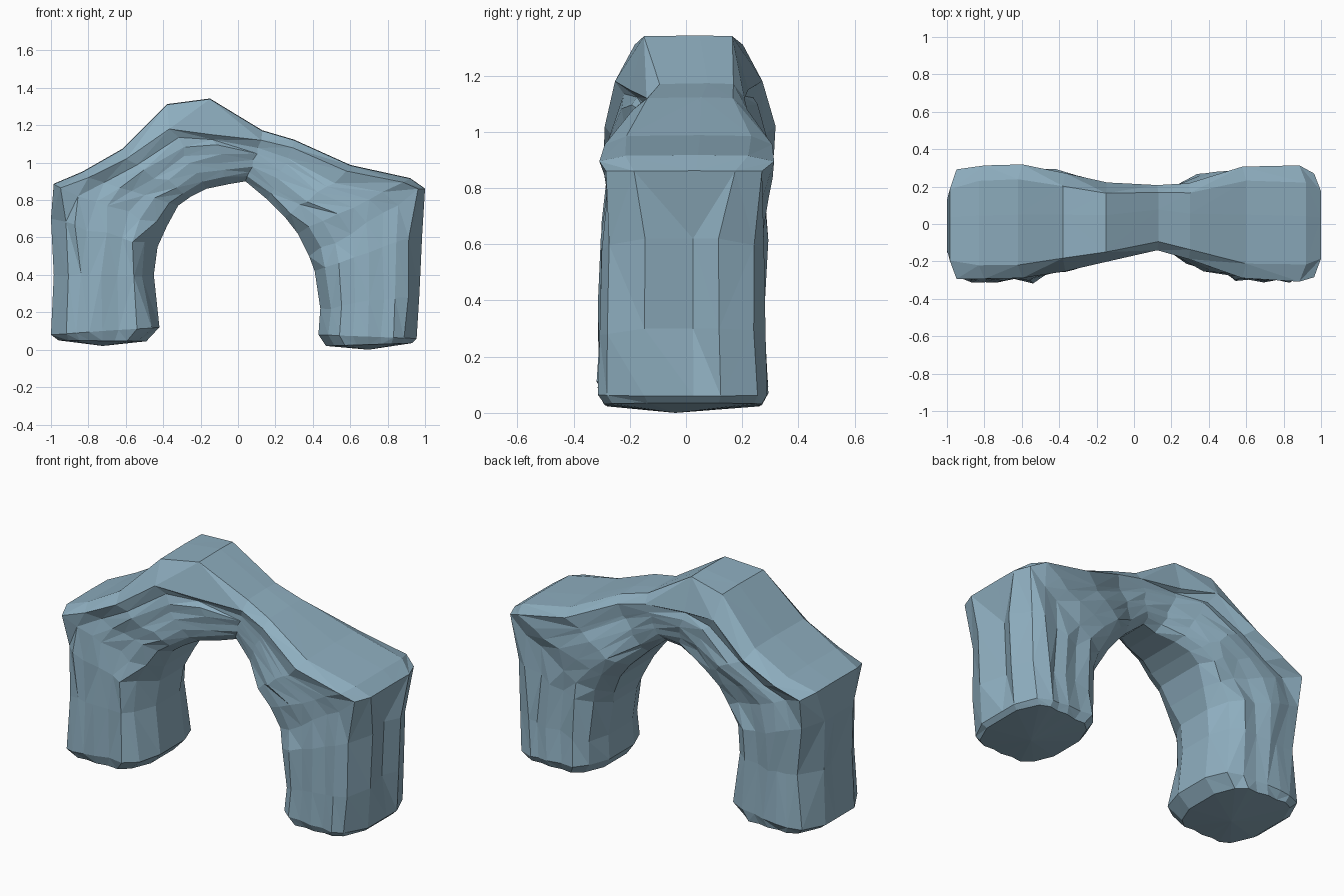
import bpy, bmesh, random
from mathutils import Vector

if "Cube" in bpy.data.objects:
    bpy.data.objects.remove(bpy.data.objects["Cube"])
random.seed(11)

# one flat stone colour
stone = bpy.data.materials.new("blue grey stone")
stone.diffuse_color = (0.275, 0.43, 0.53, 1)
stone.use_nodes = True
stone.node_tree.nodes["Principled BSDF"].inputs["Base Color"].default_value = stone.diffuse_color

# Stations along the arch: inner x,z, outer x,z, front y, back y, drop of the cap's edge
stations = [
    (-.49, .045, -.96, .05, -.29, .27, 0),
    (-.42, .12, -1.0, .08, -.315, .29, 0),
    (-.45, .40, -.985, .40, -.31, .28, 0),
    (-.43, .55, -1.0, .70, -.30, .29, 0),
    (-.38, .66, -.985, .885, -.30, .29, .02),
    (-.32, .77, -.83, .95, -.30, .31, .03),
    (-.25, .82, -.62, 1.07, -.30, .32, .05),
    (-.17, .86, -.38, 1.31, -.25, .27, .13),
    (-.05, .885, -.15, 1.34, -.205, .22, .19),
    (.04, .90, .13, 1.17, -.14, .215, .05),
    (.16, .80, .30, 1.12, -.19, .22, .04),
    (.25, .71, .60, .985, -.29, .31, .03),
    (.32, .62, .92, .915, -.315, .32, .02),
    (.38, .50, 1.0, .86, -.30, .29, 0),
    (.41, .42, .985, .62, -.305, .275, 0),
    (.44, .22, .97, .30, -.31, .28, 0),
    (.43, .08, .955, .06, -.315, .29, 0),
    (.47, .02, .93, .035, -.29, .27, 0),
]
# Side profile from inner (0) to outer (1): position, depth on legs, depth on span
side = [(0, .38, .52), (.10, .80, .74), (.22, .97, .81), (.36, .95, .88), (.50, 1.0, .88),
        (.64, .97, .91), (.76, 1.0, .91), (.88, .90, 1.0), (1, .45, .74)]
last = len(side) - 1
groove = [[random.uniform(-.035, .03) for _ in side] for _ in range(4)]

bm = bmesh.new()
rings = []
for k, (xi, zi, xo, zo, yf, yb, drop) in enumerate(stations):
    span = max(0, min(1, (zo - .75) / .2))          # 0 on the legs, 1 on the bridge
    inner, outer = Vector((xi, 0, zi)), Vector((xo, 0, zo))
    mid, half = (yf + yb) / 2, (yb - yf) / 2
    base = k in (0, len(stations) - 1)
    loop = [(i, -1) for i in range(last + 1)] + [(i, 1) for i in range(last, -1, -1)]
    ring = []
    for i, sign in loop:
        t, leg, top = side[i]
        d = leg + (top - leg) * span
        p = inner.lerp(outer, t)
        # grooves running along each leg plus small chips
        if 0 < i < last and not base:
            calm = .35 if xo > 0 and sign < 0 else 1   # front right leg is smoother
            d += calm * (groove[(0 if xo < 0 else 2) + (sign > 0)][i] + random.uniform(-.035, .03))
            p.x += calm * random.uniform(-.018, .018)
            if 1 < k < len(stations) - 2:
                p.z += random.uniform(-.012, .012)
        # overhanging lip: the edge of the cap sits lower than the ridge
        if i == last - 1 and span > .5:
            p.z = zo - drop
            p.x = inner.lerp(outer, .94).x
        elif 0 < i < last - 1 and span > .5:
            p.z -= drop * .75 * t
        ring.append(bm.verts.new((p.x, mid + sign * half * min(d, 1.01), max(p.z, .015))))
    # middle column on the outer side, hollowed on the right leg
    dent = .045 if k in (14, 15) else .015 if k == 2 else 0
    px = xo - dent if xo > 0 else xo + dent
    ring.insert(last + 1, bm.verts.new((px, mid + .04, zo + .003 * span)))
    # middle column on the inner side
    ring.append(bm.verts.new((xi, mid, zi)))
    rings.append(ring)

# skin between the stations, split into irregular triangles
for a, b in zip(rings, rings[1:]):
    n = len(a)
    for i in range(n):
        j = (i + 1) % n
        if random.random() < .6:
            tris = ((a[i], a[j], b[j]), (a[i], b[j], b[i]))
        else:
            tris = ((a[i], a[j], b[i]), (a[j], b[j], b[i]))
        for t in tris:
            bm.faces.new(t)

# slightly pointed feet
for ring, low in ((rings[0], .02), (rings[-1], 0)):
    c = sum((v.co for v in ring), Vector()) / len(ring)
    tip = bm.verts.new((c.x, c.y - .03, low))
    for i in range(len(ring)):
        bm.faces.new((ring[i], ring[(i + 1) % len(ring)], tip))
bmesh.ops.recalc_face_normals(bm, faces=bm.faces)

mesh = bpy.data.meshes.new("rock_arch")
bm.to_mesh(mesh)
bm.free()
mesh.materials.append(stone)
arch = bpy.data.objects.new("rock_arch", mesh)
bpy.context.collection.objects.link(arch)
